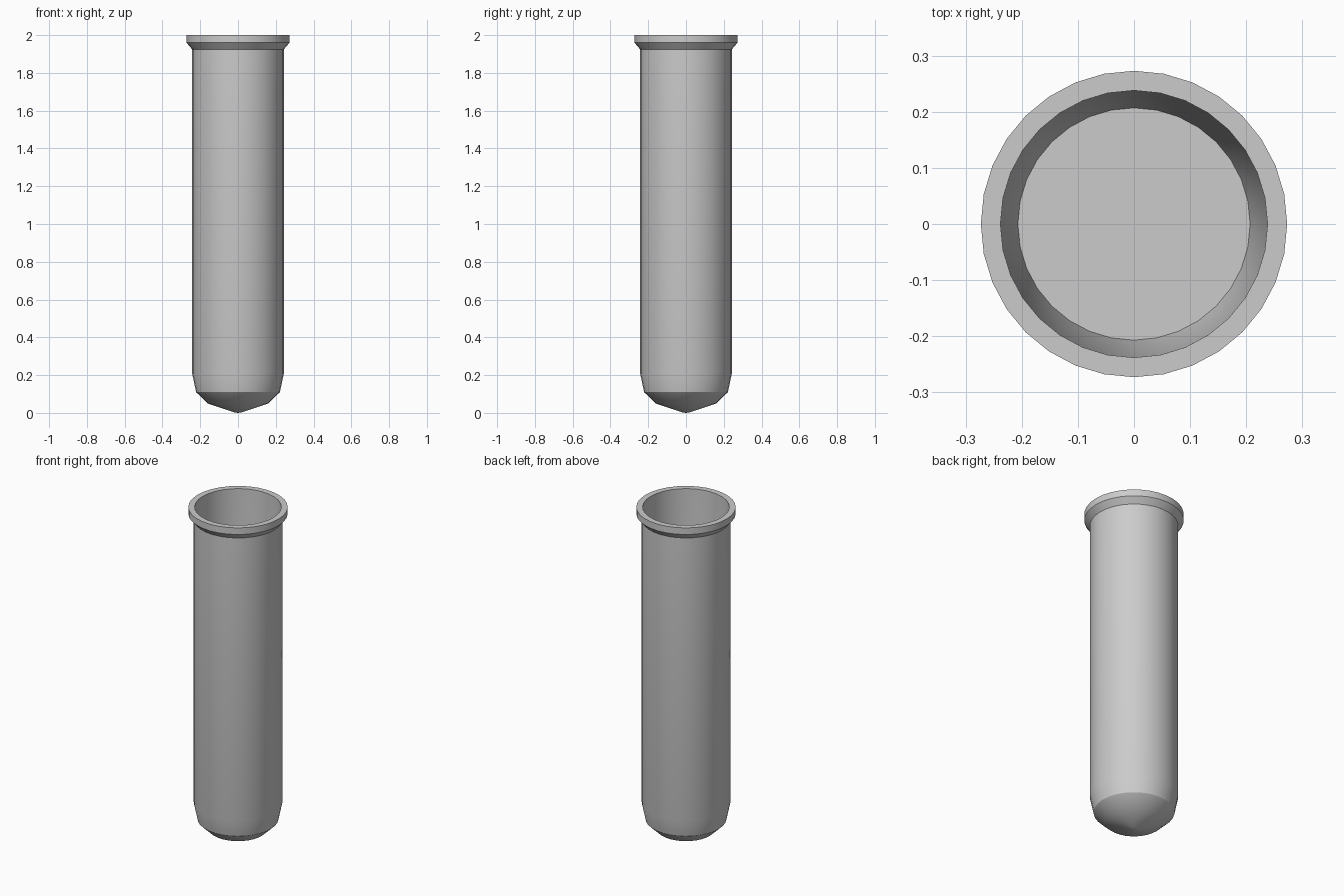
import bpy, bmesh, math

if "Cube" in bpy.data.objects:
    bpy.data.objects.remove(bpy.data.objects["Cube"])

SIDES = 32

# Closed wall profile (radius, height): outer tip -> lip -> inner floor
profile = [
    (0.0, 0.0), (0.02, 0.003), (0.16, 0.05), (0.222, 0.11), (0.243, 0.21),
    (0.243, 1.925), (0.273, 1.96), (0.273, 2.0),
    (0.238, 2.0), (0.222, 0.21), (0.207, 0.115), (0.0, 0.115),
]


def lathe(name, points):
    bm = bmesh.new()
    rings = []
    for r, z in points:
        if r == 0:
            rings.append([bm.verts.new((0, 0, z))] * SIDES)
        else:
            rings.append([bm.verts.new((r * math.cos(a), r * math.sin(a), z))
                          for a in (2 * math.pi * i / SIDES for i in range(SIDES))])
    for low, high in zip(rings, rings[1:]):
        for i in range(SIDES):
            j = (i + 1) % SIDES
            # Repeated centre points collapse to triangles
            bm.faces.new(list(dict.fromkeys((low[i], low[j], high[j], high[i]))))
    bmesh.ops.recalc_face_normals(bm, faces=bm.faces)
    mesh = bpy.data.meshes.new(name)
    bm.to_mesh(mesh)
    bm.free()
    obj = bpy.data.objects.new(name, mesh)
    bpy.context.collection.objects.link(obj)
    return obj


# Test tube with flared lip, hollow inside
tube = lathe("test_tube", profile)
bpy.context.view_layer.objects.active = tube
tube.select_set(True)
bpy.ops.object.shade_smooth_by_angle(angle=math.radians(30))
